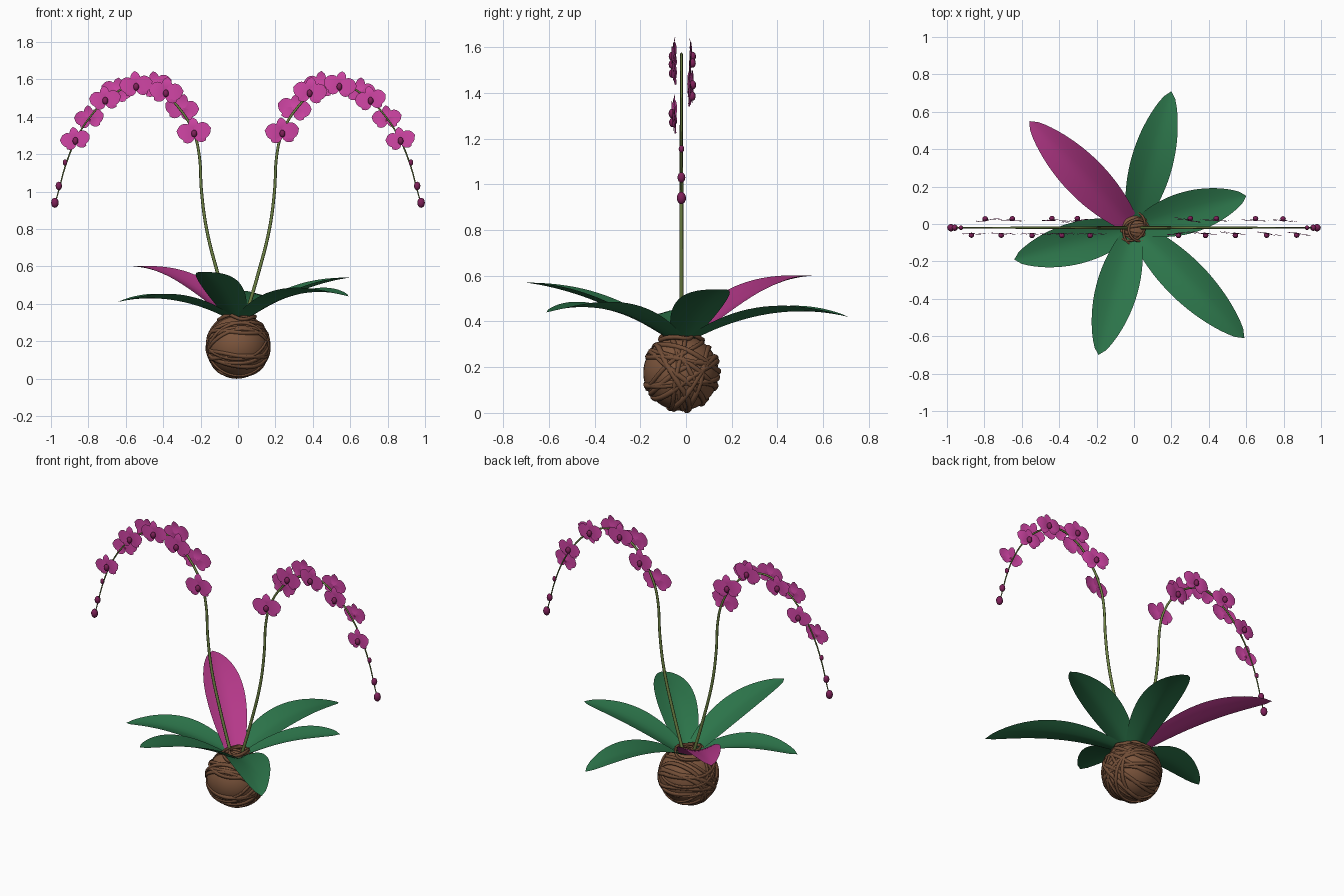
import bpy, bmesh, math, random
from mathutils import Vector, Matrix, Euler

random.seed(4)
if "Cube" in bpy.data.objects:
    bpy.data.objects.remove(bpy.data.objects["Cube"])


def material(name, r, g, b):
    m = bpy.data.materials.new(name)
    m.use_nodes = True
    m.diffuse_color = (r, g, b, 1)
    m.node_tree.nodes["Principled BSDF"].inputs["Base Color"].default_value = (r, g, b, 1)
    return m


GREEN = material("leaf green", 0.025, 0.175, 0.068)
LEAF_PINK = material("leaf magenta", 0.46, 0.04, 0.25)
PINK = material("petal magenta", 0.64, 0.06, 0.38)
DARK = material("bud maroon", 0.21, 0.015, 0.10)
STEM = material("stem olive", 0.16, 0.23, 0.06)
BROWN = material("root ball brown", 0.20, 0.09, 0.045)
VINE = material("vine brown", 0.165, 0.074, 0.037)


def finish(name, bm, mat):
    mesh = bpy.data.meshes.new(name)
    bm.to_mesh(mesh)
    bm.free()
    mesh.materials.append(mat)
    mesh.shade_smooth()
    obj = bpy.data.objects.new(name, mesh)
    bpy.context.collection.objects.link(obj)
    return obj


def grid(bm, point, rows, cols):
    """Sheet of quads through point(t, s), t in 0..1 and s in -1..1."""
    vs = [[bm.verts.new(point(i / rows, 2 * j / cols - 1)) for j in range(cols + 1)]
          for i in range(rows + 1)]
    for i in range(rows):
        for j in range(cols):
            bm.faces.new((vs[i][j], vs[i][j + 1], vs[i + 1][j + 1], vs[i + 1][j]))


def ellipsoid(bm, centre, size):
    bmesh.ops.create_uvsphere(bm, u_segments=12, v_segments=8, radius=1,
                              matrix=Matrix.Translation(centre) @ Matrix.Diagonal((*size, 1)))


# Root ball with vines wound around it
CENTRE = Vector((0, -0.022, 0.175))
bm = bmesh.new()
bmesh.ops.create_uvsphere(bm, u_segments=40, v_segments=24, radius=0.165,
                          matrix=Matrix.Translation(CENTRE))
finish("root_ball", bm, BROWN)


def vine(bm, tilt, sway, offset, radius, tube):
    rot = Euler((tilt, sway, 0)).to_matrix()
    ring = math.sqrt(radius ** 2 - offset ** 2)
    phase = random.uniform(0, 6.28)
    n, k = 48, 6
    rows = []
    for i in range(n):
        a = math.tau * i / n
        wave = 0.006 * math.sin(3 * a + phase)
        row = []
        for j in range(k):
            b = math.tau * j / k
            r = ring + 0.6 * tube * math.cos(b)
            p = Vector((r * math.cos(a), r * math.sin(a), offset + wave + tube * math.sin(b)))
            row.append(bm.verts.new(CENTRE + rot @ p))
        rows.append(row)
    for i in range(n):
        for j in range(k):
            a, b = rows[i], rows[(i + 1) % n]
            bm.faces.new((a[j], b[j], b[(j + 1) % k], a[(j + 1) % k]))


bm = bmesh.new()
for i in range(15):
    tilt = math.radians(-80 + 160 * i / 14) + random.uniform(-0.12, 0.12)
    vine(bm, tilt, random.uniform(-0.25, 0.25), random.uniform(-0.08, 0.08),
         random.uniform(0.163, 0.169), random.uniform(0.009, 0.014))
# Loops heaped on the crown
for tilt, sway, offset in ((0.15, 0.1, 0.163), (-0.1, -0.15, 0.157), (0.05, 0.2, 0.167)):
    vine(bm, tilt, sway, offset, 0.178, 0.011)
finish("vine_wrapping", bm, VINE)


# Arching leaves: tip x, tip y, middle height, tip height
def leaf(name, tip_x, tip_y, mid_z, tip_z, mat):
    tip = Vector((tip_x, tip_y + 0.02))
    along = tip.normalized()
    side = Vector((-along.y, along.x))
    base_z = 0.325
    bend = 2 * (base_z + tip_z - 2 * mid_z)
    rise = tip_z - base_z - bend

    def point(t, s):
        half = 0.112 * math.sin(math.pi * (0.12 + 0.88 * t)) ** 0.65
        p = along * (0.05 + (tip.length - 0.05) * t) + side * half * s
        trough = 0.032 * (abs(s) ** 1.5 - 0.35) * math.sin(math.pi * (0.2 + 0.8 * t))
        return (p.x, p.y - 0.02, base_z + rise * t + bend * t * t + trough)

    bm = bmesh.new()
    grid(bm, point, 20, 8)
    finish(name, bm, mat)


leaf("back_leaf", 0.20, 0.71, 0.445, 0.42, GREEN)
leaf("left_leaf", 0.60, 0.15, 0.475, 0.54, GREEN)
leaf("front_left_leaf", 0.59, -0.61, 0.46, 0.44, GREEN)
leaf("front_leaf", -0.19, -0.70, 0.495, 0.57, GREEN)
leaf("right_leaf", -0.64, -0.19, 0.43, 0.41, GREEN)
leaf("pink_back_right_leaf", -0.56, 0.55, 0.53, 0.60, LEAF_PINK)

# Flower positions along a stem (x, z, size), alternating front and back
FLOWERS = [(0.235, 1.315, 1), (0.30, 1.44, 1), (0.385, 1.53, 1), (0.44, 1.565, 0.97),
           (0.545, 1.565, 0.97), (0.65, 1.535, 0.92), (0.71, 1.49, 0.92),
           (0.795, 1.39, 0.87), (0.87, 1.275, 0.87)]
BUDS = [(0.925, 1.155, 0.012), (0.958, 1.03, 0.017), (0.979, 0.94, 0.02)]
STEM_PATH = [(0.04, 0.33), (0.105, 0.55), (0.168, 0.8), (0.195, 1.0), (0.208, 1.2),
             (0.235, 1.31), (0.31, 1.44), (0.42, 1.54), (0.545, 1.57), (0.68, 1.51),
             (0.79, 1.40), (0.87, 1.27), (0.925, 1.13), (0.96, 1.0), (0.98, 0.93)]
# Petals: angle from up in degrees, length, half width
PETALS = [(0, 0.082, 0.027), (128, 0.076, 0.028), (-128, 0.076, 0.028),
          (80, 0.094, 0.044), (-80, 0.094, 0.044)]


def petal(bm, frame, angle, length, half, lift):
    turn = Matrix.Rotation(math.radians(angle), 4, "Y")

    def point(t, s):
        w = half * math.sin(math.pi * (0.06 + 0.94 * t ** 1.15)) ** 0.6
        curl = lift + 0.005 * math.sin(math.pi * t)
        return frame @ turn @ Vector((w * s, -curl, length * t))

    grid(bm, point, 8, 6)


def flower_spray(prefix, sign):
    # Tapering stem
    curve = bpy.data.curves.new(prefix + "_stem", "CURVE")
    curve.dimensions = "3D"
    curve.bevel_depth = 0.0095
    curve.bevel_resolution = 2
    curve.resolution_u = 6
    curve.use_fill_caps = True
    spline = curve.splines.new("BEZIER")
    spline.bezier_points.add(len(STEM_PATH) - 1)
    for i, (p, (x, z)) in enumerate(zip(spline.bezier_points, STEM_PATH)):
        p.co = (sign * x, -0.02, z)
        p.radius = 1 - 0.7 * i / (len(STEM_PATH) - 1)
        p.handle_left_type = p.handle_right_type = "AUTO"
    curve.materials.append(STEM)
    bpy.context.collection.objects.link(bpy.data.objects.new(prefix + "_stem", curve))

    # Blossoms with dark centres, then drooping buds
    petals, centres = bmesh.new(), bmesh.new()
    for i, (x, z, size) in enumerate(FLOWERS):
        back = i % 2
        frame = (Matrix.Translation((sign * x, 0.015 if back else -0.047, z))
                 @ Matrix.Rotation(math.pi * back + random.uniform(-0.15, 0.15), 4, "Z")
                 @ Matrix.Rotation(random.uniform(-0.2, 0.2), 4, "Y")
                 @ Matrix.Scale(size, 4))
        for k, (angle, length, half) in enumerate(PETALS):
            petal(petals, frame, angle, length, half, 0.004 if k > 2 else 0)
        ellipsoid(centres, frame @ Vector((0, -0.015, -0.005)), (0.015, 0.014, 0.02))
    for x, z, r in BUDS:
        ellipsoid(centres, (sign * x, -0.02, z), (r, r, r * 1.35))
    finish(prefix + "_petals", petals, PINK)
    finish(prefix + "_centres_and_buds", centres, DARK)


flower_spray("left", 1)
flower_spray("right", -1)
